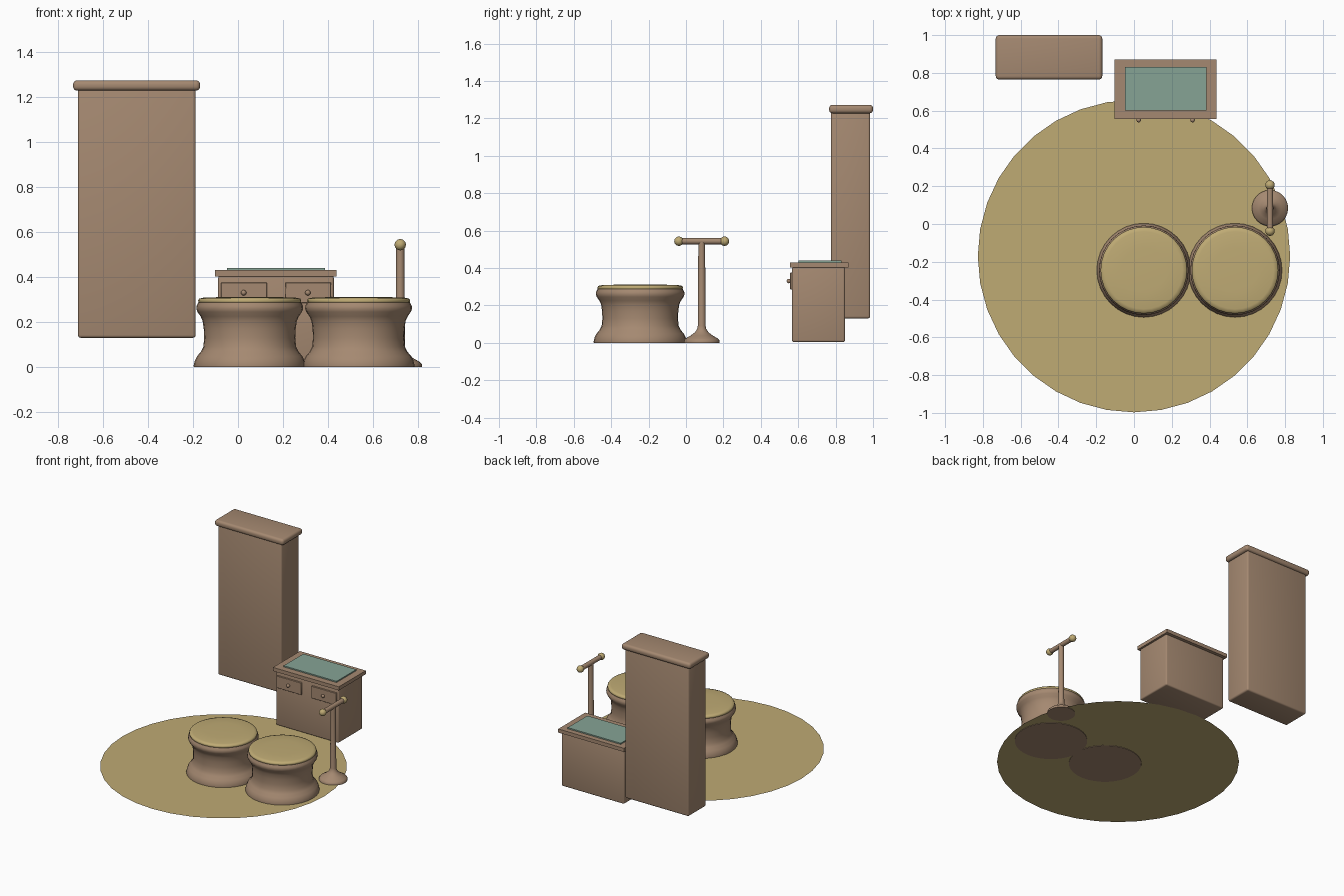
import bpy, bmesh, math
from mathutils import Matrix

if "Cube" in bpy.data.objects:
    bpy.data.objects.remove(bpy.data.objects["Cube"])


def material(name, rgb):
    m = bpy.data.materials.new(name)
    m.diffuse_color = (*rgb, 1)
    m.use_nodes = True
    m.node_tree.nodes["Principled BSDF"].inputs["Base Color"].default_value = m.diffuse_color
    return m


BROWN = material("brown wood", (0.376, 0.25, 0.165))
GOLD = material("straw gold", (0.52, 0.405, 0.175))
GREEN = material("sage green", (0.24, 0.37, 0.30))


def finish(name, bm, mat, angle=None):
    bmesh.ops.recalc_face_normals(bm, faces=bm.faces)
    me = bpy.data.meshes.new(name)
    bm.to_mesh(me)
    bm.free()
    me.materials.append(mat)
    ob = bpy.data.objects.new(name, me)
    bpy.context.collection.objects.link(ob)
    if angle:
        bpy.ops.object.select_all(action='DESELECT')
        ob.select_set(True)
        bpy.context.view_layer.objects.active = ob
        bpy.ops.object.shade_smooth_by_angle(angle=math.radians(angle))
    return ob


def box(name, x, y, z, mat, bevel=0.0, segments=3):
    bm = bmesh.new()
    bmesh.ops.create_cube(bm, size=1)
    for v in bm.verts:
        for i, (a, b) in enumerate((x, y, z)):
            v.co[i] = a if v.co[i] < 0 else b
    if bevel:
        bmesh.ops.bevel(bm, geom=bm.edges[:], offset=bevel, segments=segments,
                        profile=0.5, affect='EDGES')
    return finish(name, bm, mat, 40 if bevel else None)


def lathe(name, profile, loc, mat, sides=32, angle=50):
    # revolve (radius, height) pairs, closing both ends
    bm = bmesh.new()
    rings = [[bm.verts.new((loc[0] + r * math.cos(2 * math.pi * i / sides),
                            loc[1] + r * math.sin(2 * math.pi * i / sides), loc[2] + z))
              for i in range(sides)] for r, z in profile]
    for a, b in zip(rings, rings[1:]):
        for i in range(sides):
            j = (i + 1) % sides
            bm.faces.new((a[i], a[j], b[j], b[i]))
    bm.faces.new(rings[0])
    bm.faces.new(rings[-1])
    return finish(name, bm, mat, angle)


def ball(name, loc, r, mat):
    bm = bmesh.new()
    bmesh.ops.create_uvsphere(bm, u_segments=20, v_segments=12, radius=r,
                              matrix=Matrix.Translation(loc))
    return finish(name, bm, mat, 60)


# Round rug
bm = bmesh.new()
bmesh.ops.create_circle(bm, cap_ends=True, segments=36, radius=0.827,
                        matrix=Matrix.Translation((0, -0.17, 0.003)))
finish("rug", bm, GOLD)

# Tall wall cabinet with rounded cap
box("cabinet_body", (-0.71, -0.188), (0.775, 0.985), (0.13, 1.235), BROWN, 0.012)
box("cabinet_cap", (-0.732, -0.168), (0.765, 1.0), (1.227, 1.272), BROWN, 0.018, 4)

# Low chest with glass inlay and two drawers
box("chest_body", (-0.088, 0.425), (0.567, 0.85), (0.004, 0.405), BROWN, 0.01)
box("chest_top", (-0.102, 0.436), (0.555, 0.87), (0.403, 0.43), BROWN)
box("chest_top_inlay", (-0.048, 0.385), (0.602, 0.832), (0.43, 0.439), GREEN)
for side, x0 in (("left", -0.075), ("right", 0.21)):
    box(side + "_drawer", (x0, x0 + 0.203), (0.557, 0.575), (0.285, 0.375), BROWN, 0.002, 1)
    ball(side + "_drawer_knob", (x0 + 0.1, 0.55, 0.33), 0.012, BROWN)

# Two waisted stools with cushions
STOOL = [(0.248, 0), (0.249, 0.006), (0.243, 0.03), (0.234, 0.048), (0.217, 0.068),
         (0.206, 0.09), (0.202, 0.13), (0.204, 0.17), (0.209, 0.205), (0.218, 0.225),
         (0.232, 0.245), (0.237, 0.258), (0.236, 0.272), (0.228, 0.287)]
CUSHION = [(0.218, 0.28), (0.227, 0.287), (0.229, 0.296), (0.224, 0.304),
           (0.205, 0.308), (0.12, 0.311), (0.03, 0.312)]
for side, x in (("left", 0.052), ("right", 0.535)):
    lathe(side + "_stool", STOOL, (x, -0.245, 0), BROWN)
    lathe(side + "_stool_cushion", CUSHION, (x, -0.245, 0), GOLD)

# Floor stand: flared foot, post, crossbar and end balls
SX, SY = 0.72, 0.084
lathe("stand_post", [(0.096, 0), (0.096, 0.012), (0.088, 0.022), (0.06, 0.038),
                     (0.036, 0.056), (0.024, 0.075), (0.021, 0.09), (0.018, 0.54)],
      (SX, SY, 0), BROWN, 24)
bm = bmesh.new()
bmesh.ops.create_cone(bm, cap_ends=True, segments=20, radius1=0.017, radius2=0.017, depth=0.245,
                      matrix=Matrix.Translation((SX, SY, 0.543)) @ Matrix.Rotation(math.pi / 2, 4, 'X'))
finish("stand_crossbar", bm, BROWN, 50)
for side, s in (("front", -1), ("back", 1)):
    ball(side + "_crossbar_ball", (SX, SY + s * 0.122, 0.543), 0.025, GOLD)
